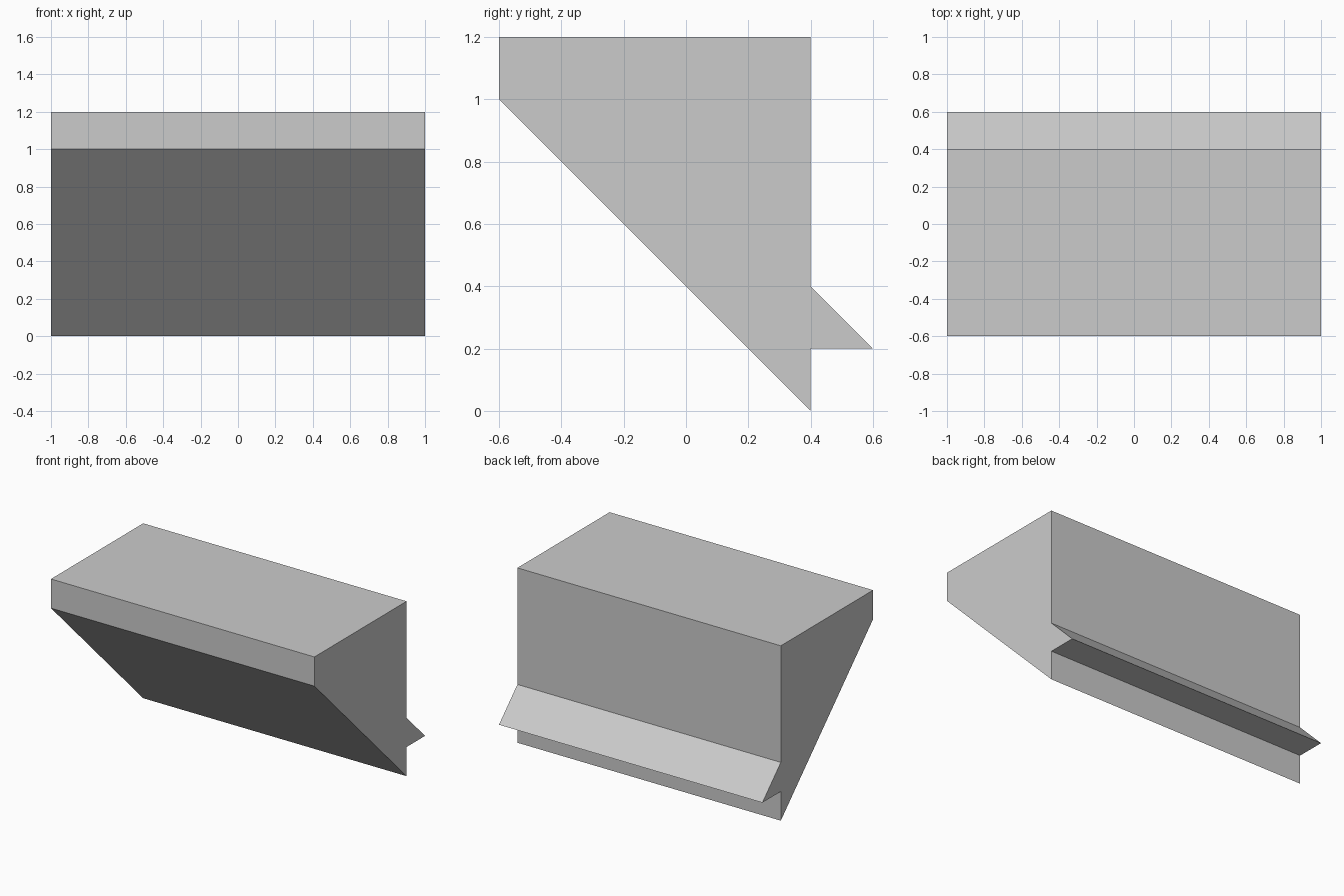
import bpy, bmesh
from mathutils import Vector

if "Cube" in bpy.data.objects:
    bpy.data.objects.remove(bpy.data.objects["Cube"])

# Side profile (y, z): slab top, sloped underside, small drip lip at the back
PROFILE = [(-0.6, 1.2), (-0.6, 1.0), (0.4, 0.0), (0.4, 0.2),
           (0.6, 0.2), (0.4, 0.4), (0.4, 1.2)]

# Sweep the profile along x
bm = bmesh.new()
face = bm.faces.new([bm.verts.new((-1, y, z)) for y, z in PROFILE])
swept = bmesh.ops.extrude_face_region(bm, geom=[face], use_keep_orig=True)
verts = [g for g in swept["geom"] if isinstance(g, bmesh.types.BMVert)]
bmesh.ops.translate(bm, verts=verts, vec=Vector((2, 0, 0)))
bmesh.ops.recalc_face_normals(bm, faces=bm.faces)

mesh = bpy.data.meshes.new("sloped_ledge")
bm.to_mesh(mesh)
bm.free()
bpy.context.collection.objects.link(bpy.data.objects.new("sloped_ledge", mesh))
